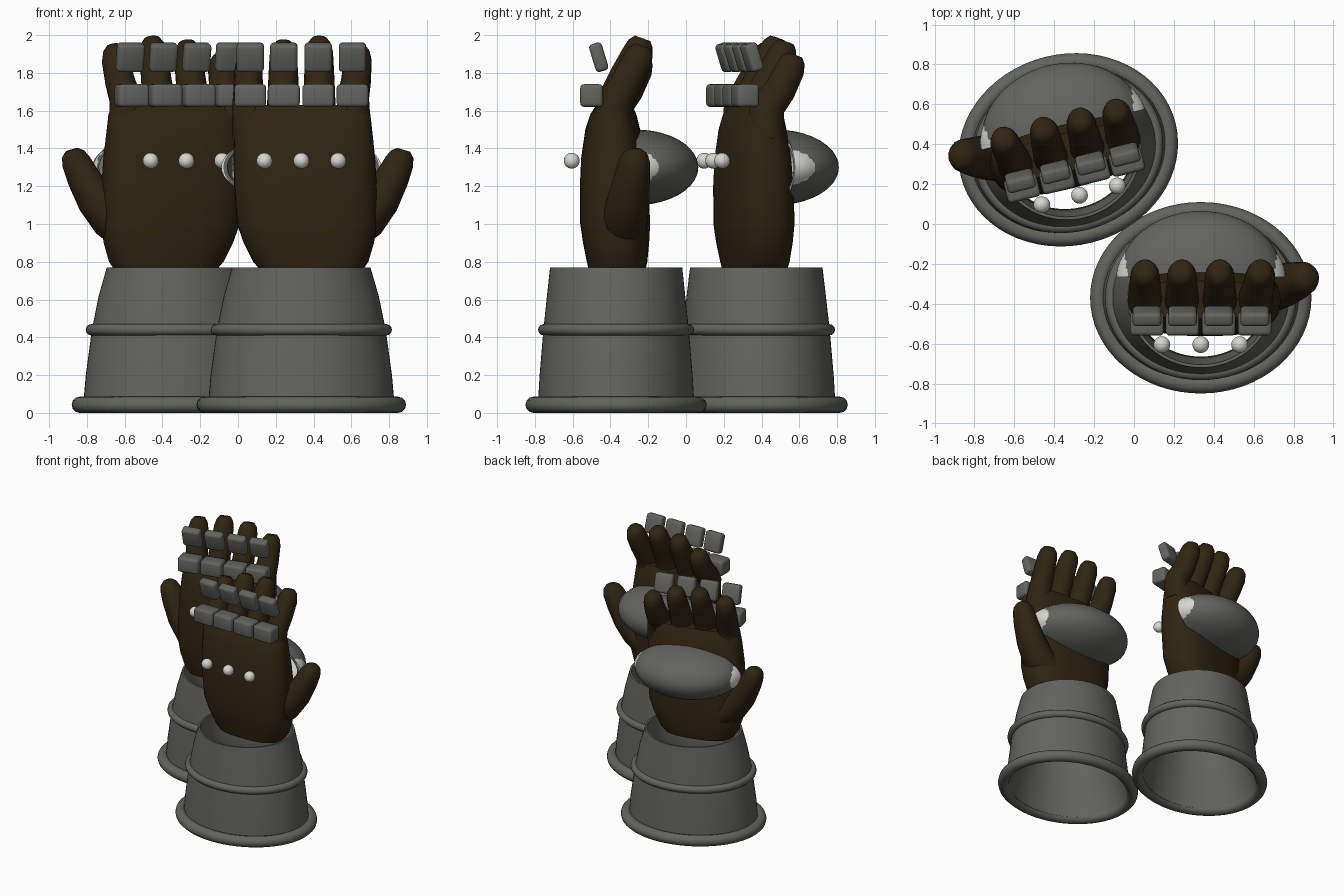
import bpy, bmesh, math
from mathutils import Vector, Matrix

if "Cube" in bpy.data.objects:
    bpy.data.objects.remove(bpy.data.objects["Cube"])

X, Y, Z = Vector((1, 0, 0)), Vector((0, 1, 0)), Vector((0, 0, 1))


def material(name, r, g, b):
    m = bpy.data.materials.new(name)
    m.diffuse_color = (r, g, b, 1)
    m.use_nodes = True
    m.node_tree.nodes["Principled BSDF"].inputs["Base Color"].default_value = m.diffuse_color
    return m


LEATHER = material("dark brown leather", 0.030, 0.018, 0.006)
METAL = material("grey metal", 0.125, 0.125, 0.115)
WHITE = material("off white", 0.68, 0.68, 0.64)


def finish(name, bm, mat, place, angle=40):
    bm.transform(place)
    bmesh.ops.recalc_face_normals(bm, faces=bm.faces)
    me = bpy.data.meshes.new(name)
    bm.to_mesh(me)
    bm.free()
    me.materials.append(mat)
    ob = bpy.data.objects.new(name, me)
    bpy.context.collection.objects.link(ob)
    bpy.ops.object.select_all(action='DESELECT')
    ob.select_set(True)
    bpy.context.view_layer.objects.active = ob
    bpy.ops.object.shade_smooth_by_angle(angle=math.radians(angle))


def oval(c, rx, ry, u=X, v=Y, power=2, n=40):
    """Ring of points, squarer for higher powers."""
    pts = []
    for i in range(n):
        a = 2 * math.pi * i / n
        k, s = math.cos(a), math.sin(a)
        pts.append(Vector(c) + u * rx * math.copysign(abs(k) ** (2 / power), k)
                   + v * ry * math.copysign(abs(s) ** (2 / power), s))
    return pts


def loft(name, rings, mat, place, loop=False, angle=40):
    """Skin a row of rings; either joined end to end or capped."""
    bm = bmesh.new()
    vs = [[bm.verts.new(p) for p in r] for r in rings]
    n = len(vs[0])
    for a, b in zip(vs, vs[1:] + vs[:1] if loop else vs[1:]):
        for i in range(n):
            j = (i + 1) % n
            bm.faces.new((a[i], a[j], b[j], b[i]))
    if not loop:
        bm.faces.new(vs[0])
        bm.faces.new(vs[-1])
    finish(name, bm, mat, place, angle)


def tube(name, path, mat, place):
    """Round limb through (x, y, z, radius) stations."""
    pts = [Vector(p[:3]) for p in path]
    rings = []
    for i, p in enumerate(path):
        t = (pts[min(i + 1, len(pts) - 1)] - pts[max(i - 1, 0)]).normalized()
        u = Y.cross(t).normalized()
        rings.append(oval(pts[i], p[3], p[3] * 1.08, u, t.cross(u), n=16))
    loft(name, rings, mat, place, angle=60)


def hoop(name, z, rx, ry, r, place):
    rings = [oval((0, 0, z + r * math.sin(a)), rx + r * math.cos(a), ry + r * math.cos(a), n=64)
             for a in [2 * math.pi * i / 12 for i in range(12)]]
    loft(name, rings, METAL, place, True, 60)


def block(name, pos, size, tilt, place):
    bm = bmesh.new()
    bmesh.ops.create_cube(bm, size=1)
    bm.transform(Matrix.Diagonal((*size, 1)))
    bmesh.ops.bevel(bm, geom=bm.edges[:], offset=0.02, segments=3, profile=0.5, affect='EDGES')
    bm.transform(Matrix.Translation(pos) @ Matrix.Rotation(math.radians(tilt), 4, 'X'))
    finish(name, bm, METAL, place)


def dome(name, rx, ry, rz, thick, mat, place):
    """Open half ellipsoid shell bulging to the back."""
    angles = [math.radians(a) for a in (0, 8, 16, 25, 34, 43, 52, 61, 70, 78, 85, 89.8)]
    rings = []
    for d, seq in ((0, angles), (thick, angles[::-1])):
        for a in seq:
            c = math.cos(a)
            rings.append(oval((0, 0.105 + (ry - d) * math.sin(a), 1.3),
                              (rx - d) * c, (rz - d) * c, X, Z, n=48))
    loft(name, rings, mat, place, True, 50)


def glove(side, place):
    # flared hollow cuff with two hoops
    outer = [(0.03, 0.495, 0.415), (0.2, 0.48, 0.405), (0.44, 0.447, 0.385),
             (0.62, 0.41, 0.366), (0.77, 0.366, 0.35)]
    inner = [(0.77, 0.352, 0.335), (0.6, 0.345, 0.31), (0.45, 0.33, 0.295),
             (0.25, 0.42, 0.36), (0.03, 0.475, 0.395)]
    loft(side + "_cuff", [oval((0, 0, z), a, b, n=64) for z, a, b in outer + inner],
         METAL, place, True)
    hoop(side + "_cuff_base_hoop", 0.043, 0.512, 0.437, 0.043, place)
    hoop(side + "_cuff_middle_hoop", 0.44, 0.45, 0.383, 0.03, place)

    # palm: height, centre x, centre y, half width, half depth
    palm = [(0.755, 0.055, 0.005, 0.27, 0.15), (0.80, 0.05, 0.005, 0.305, 0.16),
            (0.90, 0.04, 0, 0.345, 0.175), (1.0, 0.03, -0.005, 0.37, 0.185),
            (1.2, 0.022, -0.01, 0.378, 0.182), (1.35, 0.016, -0.015, 0.375, 0.17),
            (1.5, 0.01, -0.018, 0.365, 0.145), (1.58, 0.008, -0.015, 0.358, 0.122),
            (1.63, 0.006, -0.01, 0.34, 0.095)]
    loft(side + "_palm", [oval((x, y, z), a, b, power=2.7) for z, x, y, a, b in palm],
         LEATHER, place, angle=50)

    # fingers lean backwards, little finger first
    for label, x, lean, top in (("little", -0.28, 0, 1.91), ("ring", -0.095, 0, 1.98),
                                ("middle", 0.095, 0, 2.0), ("index", 0.275, 0.025, 1.96)):
        d = top - 2.0
        tube(f"{side}_{label}_finger",
             [(x, -0.01, 1.45, 0.085), (x, -0.015, 1.6, 0.088), (x, 0.01, 1.69 + d / 2, 0.084),
              (x + lean * 0.6, 0.06, 1.80 + d, 0.079), (x + lean, 0.115, 1.91 + d, 0.073),
              (x + lean, 0.13, 1.955 + d, 0.062), (x + lean, 0.14, 1.983 + d, 0.04)],
             LEATHER, place)
    tube(side + "_thumb",
         [(0.24, 0.04, 0.95, 0.11), (0.34, 0.045, 1.03, 0.115), (0.42, 0.065, 1.13, 0.103),
          (0.485, 0.085, 1.25, 0.088), (0.52, 0.098, 1.33, 0.077),
          (0.535, 0.1, 1.37, 0.062), (0.542, 0.1, 1.393, 0.035)],
         LEATHER, place)

    # two rows of finger plates floating in front
    for i, x in enumerate((-0.27, -0.092, 0.09, 0.271)):
        block(f"{side}_lower_finger_plate_{i + 1}", (x, -0.13, 1.68), (0.168, 0.12, 0.12), 0, place)
        block(f"{side}_upper_finger_plate_{i + 1}", (x, -0.092, 1.883), (0.145, 0.07, 0.153), 17, place)

    # knuckle studs
    for i, x in enumerate((-0.195, 0, 0.195)):
        bm = bmesh.new()
        bmesh.ops.create_uvsphere(bm, u_segments=20, v_segments=12, radius=0.042)
        bm.transform(Matrix.Translation((x, -0.235, 1.335)))
        finish(f"{side}_knuckle_stud_{i + 1}", bm, WHITE, place)

    # shield on the back, with a white liner showing at both ends
    dome(side + "_back_shield", 0.412, 0.33, 0.2, 0.02, METAL, place)
    dome(side + "_shield_liner", 0.424, 0.28, 0.18, 0.02, WHITE, place)


glove("front", Matrix.Translation((0.335, -0.37, 0)))
glove("rear", Matrix.Translation((-0.33, 0.372, 0)) @ Matrix.Rotation(math.radians(14), 4, 'Z')
      @ Matrix.Diagonal((-1, 1, 1, 1)))
